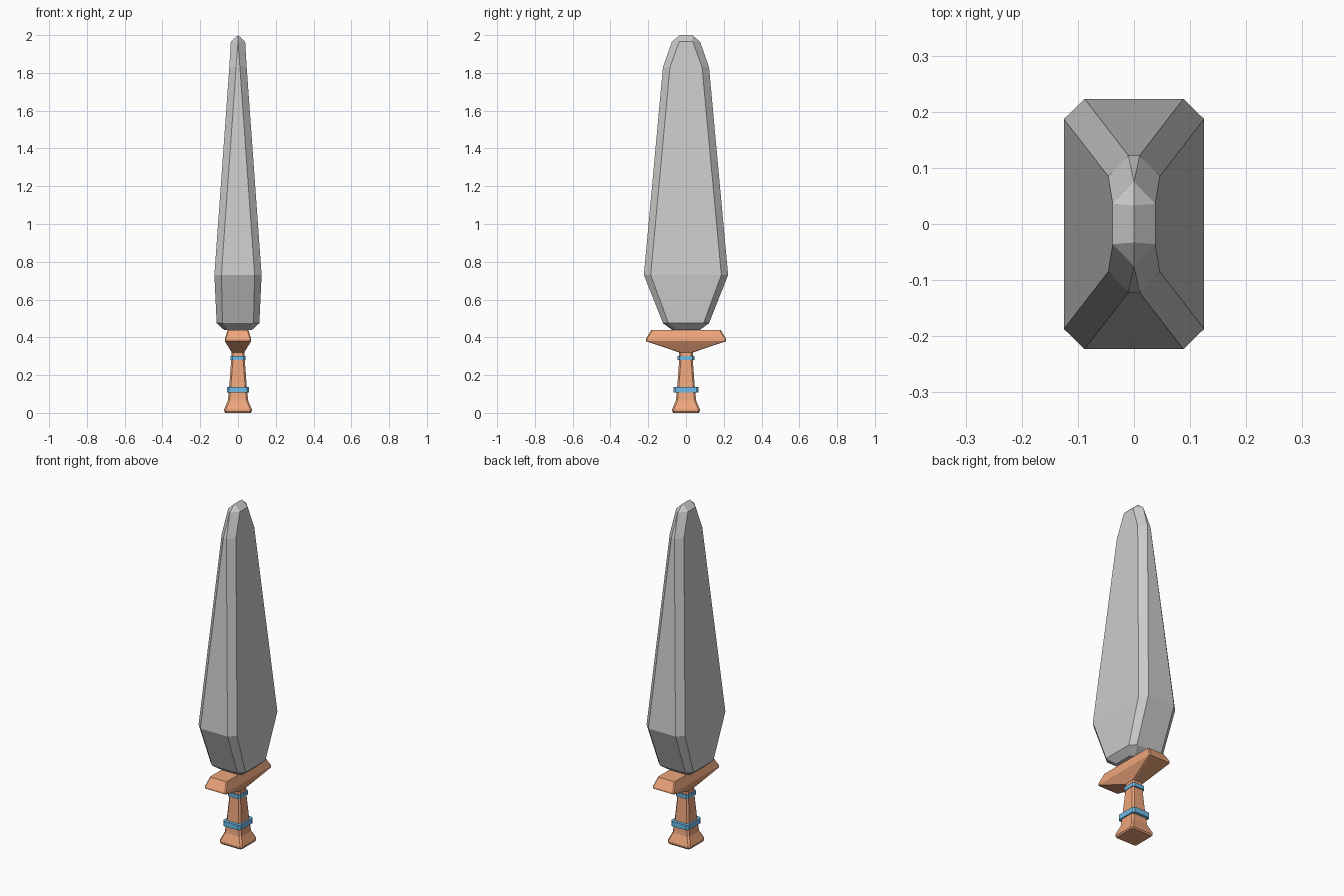
import bpy, bmesh

if "Cube" in bpy.data.objects:
    bpy.data.objects.remove(bpy.data.objects["Cube"])


def material(name, rgb):
    m = bpy.data.materials.new(name)
    m.diffuse_color = (*rgb, 1)
    m.use_nodes = True
    m.node_tree.nodes["Principled BSDF"].inputs["Base Color"].default_value = m.diffuse_color
    return m


orange = material("orange_grip", (0.85, 0.38, 0.2))
blue = material("blue_band", (0.16, 0.5, 0.8))


def loft(name, rings, mat=None):
    """Loft chamfered rectangles: (z, half_x, half_y, flat_x, flat_y)."""
    bm = bmesh.new()
    loops = []
    for z, hx, hy, fx, fy in rings:
        pts = [(hx, -fy), (hx, fy), (fx, hy), (-fx, hy),
               (-hx, fy), (-hx, -fy), (-fx, -hy), (fx, -hy)]
        loops.append([bm.verts.new((x, y, z)) for x, y in pts])
    for a, b in zip(loops, loops[1:]):
        for i in range(8):
            j = (i + 1) % 8
            bm.faces.new((a[i], a[j], b[j], b[i]))
    bm.faces.new(loops[0][::-1])
    bm.faces.new(loops[-1])
    bmesh.ops.remove_doubles(bm, verts=bm.verts[:], dist=0.0005)
    bmesh.ops.recalc_face_normals(bm, faces=bm.faces[:])
    me = bpy.data.meshes.new(name)
    bm.to_mesh(me)
    bm.free()
    ob = bpy.data.objects.new(name, me)
    bpy.context.collection.objects.link(ob)
    if mat:
        me.materials.append(mat)
    return ob


def bevelled(rings, c):
    """Add a constant corner chamfer c to (z, half_x, half_y) rings."""
    return [(z, x, y, x - c, y - c) for z, x, y in rings]


# Faceted blade, ending in a short ridge
loft("blade", [
    (0.44, 0.075, 0.075, 0.055, 0.055),
    (0.475, 0.113, 0.122, 0.082, 0.093),
    (0.73, 0.125, 0.223, 0.088, 0.187),
    (1.83, 0.046, 0.122, 0.010, 0.085),
    (1.965, 0.038, 0.075, 0, 0.036),
    (2.0, 0, 0.033, 0, 0.033),
])

# Cross guard, tapering down to the grip
loft("guard", bevelled([
    (0.32, 0.033, 0.036), (0.38, 0.07, 0.213),
    (0.39, 0.07, 0.213), (0.44, 0.055, 0.183)], 0.006), orange)

# Grip with flared pommel
loft("grip", bevelled([
    (0, 0.067, 0.067), (0.008, 0.073, 0.073), (0.02, 0.073, 0.073),
    (0.065, 0.054, 0.054), (0.12, 0.048, 0.048),
    (0.28, 0.036, 0.036), (0.33, 0.033, 0.036)], 0.009), orange)

# Wrapped bands
for name, z, x, y, h in (("lower_band", 0.122, 0.057, 0.065, 0.015),
                         ("upper_band", 0.29, 0.040, 0.044, 0.011)):
    loft(name, bevelled([(z - h, x, y), (z + h, x, y)], 0.01), blue)
